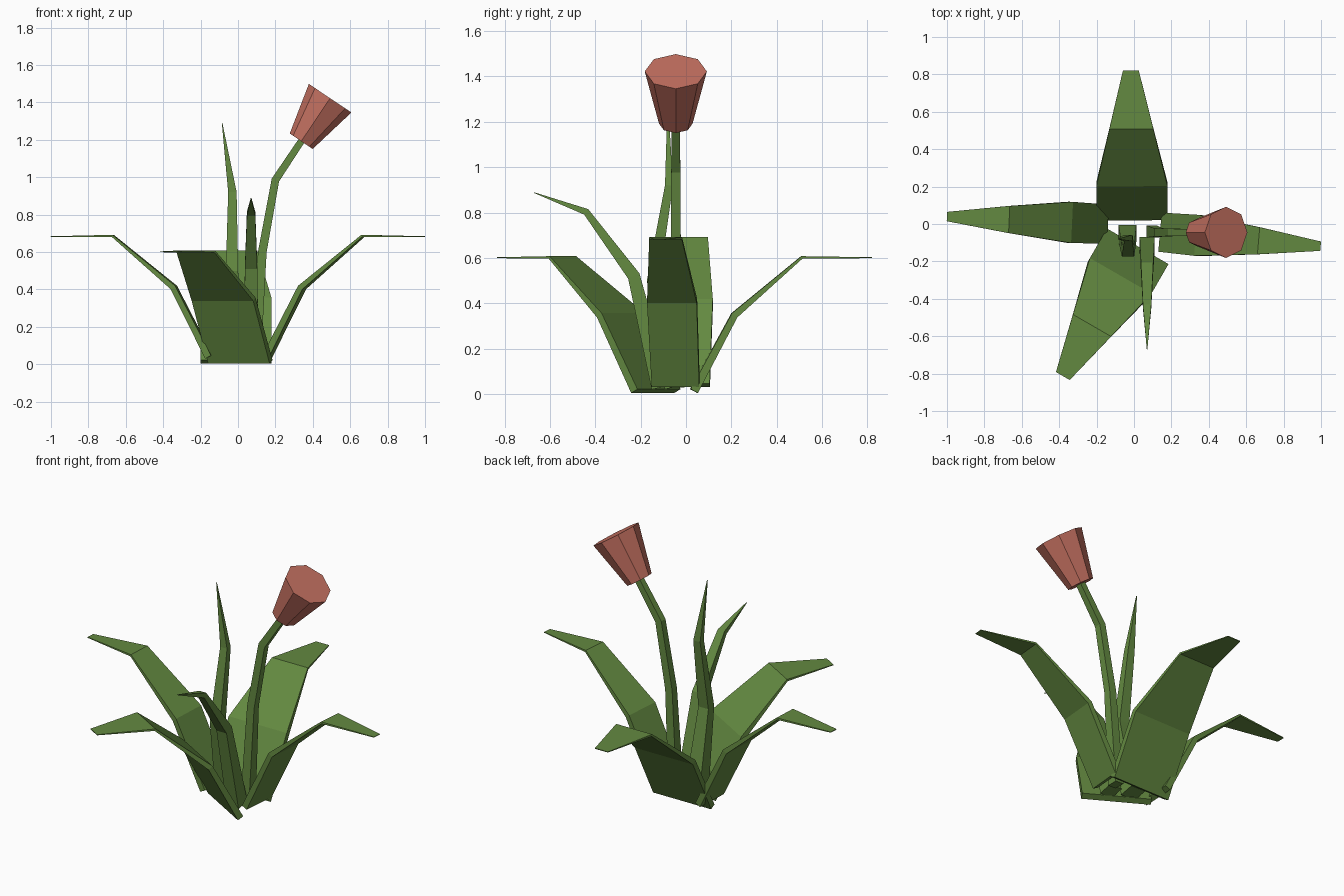
import bpy, bmesh, math
from mathutils import Vector, Matrix

if "Cube" in bpy.data.objects:
    bpy.data.objects.remove(bpy.data.objects["Cube"])


def material(name, rgb):
    m = bpy.data.materials.new(name)
    m.diffuse_color = (*rgb, 1)
    m.use_nodes = True
    m.node_tree.nodes["Principled BSDF"].inputs["Base Color"].default_value = m.diffuse_color
    return m


GREEN = material("leaf green", (0.125, 0.25, 0.052))
PINK = material("petal pink", (0.56, 0.165, 0.12))


def finish(bm, name, mat):
    bmesh.ops.recalc_face_normals(bm, faces=bm.faces)
    me = bpy.data.meshes.new(name)
    bm.to_mesh(me)
    bm.free()
    me.materials.append(mat)
    ob = bpy.data.objects.new(name, me)
    bpy.context.collection.objects.link(ob)
    return ob


def sweep(name, path, side, widths, thicks):
    """Four-sided strip along a path: width along side, thickness across it."""
    bm = bmesh.new()
    pts = [Vector(p) for p in path]
    side = Vector(side).normalized()
    rings = []
    for i, p in enumerate(pts):
        t = Vector()
        if i > 0:
            t += (p - pts[i - 1]).normalized()
        if i < len(pts) - 1:
            t += (pts[i + 1] - p).normalized()
        n = t.cross(side).normalized() * thicks[i] / 2
        s = side * widths[i] / 2
        rings.append([bm.verts.new(p + a * s + b * n)
                      for a, b in ((-1, -1), (1, -1), (1, 1), (-1, 1))])
    for r, q in zip(rings, rings[1:]):
        for k in range(4):
            j = (k + 1) % 4
            bm.faces.new((r[k], r[j], q[j], q[k]))
    bm.faces.new(rings[0])
    bm.faces.new(rings[-1])
    return finish(bm, name, GREEN)


def leaf(name, base, angle, profile, widths):
    """Arching leaf: profile gives (distance outward, height)."""
    a = math.radians(angle)
    out, side = Vector((math.cos(a), math.sin(a), 0)), (-math.sin(a), math.cos(a), 0)
    path = [Vector((*base, 0)) + out * d + Vector((0, 0, z)) for d, z in profile]
    return sweep(name, path, side, widths, (0.036, 0.03, 0.012, 0.004))


# Broad leaves, back and front
BROAD = ((0, 0.013), (0.178, 0.347), (0.475, 0.602), (0.785, 0.601))
BROAD_W = (0.38, 0.38, 0.235, 0.085)
leaf("back_leaf", (-0.01, 0.035), 90.5, BROAD, BROAD_W)
leaf("front_leaf", (0.012, -0.133), 240, BROAD, BROAD_W)

# Narrower leaves, left and right
NARROW = ((0, 0.038), (0.188, 0.41), (0.515, 0.686), (0.846, 0.682))
NARROW_W = (0.21, 0.22, 0.145, 0.05)
leaf("right_leaf", (0.155, -0.045), -5, NARROW, NARROW_W)
leaf("left_leaf", (-0.155, 0.0), 177.3, NARROW, NARROW_W)

# Pointed blades
sweep("upright_blade",
      [(-0.035, -0.05, 0.03), (-0.032, -0.145, 0.5), (-0.03, -0.075, 0.92), (-0.085, -0.08, 1.29)],
      (1, 0, 0), (0.095, 0.066, 0.045, 0.003), (0.09, 0.055, 0.035, 0.003))
sweep("front_blade",
      [(0.07, -0.11, 0.03), (0.07, -0.23, 0.52), (0.07, -0.44, 0.803), (0.07, -0.67, 0.888)],
      (1, 0, 0), (0.08, 0.066, 0.045, 0.003), (0.085, 0.055, 0.03, 0.003))

# Flower stem
sweep("flower_stem",
      [(0.095, -0.04, 0.03), (0.13, -0.045, 0.6), (0.2, -0.045, 0.985), (0.35, -0.045, 1.21)],
      (0, 1, 0), (0.065, 0.045, 0.04, 0.036), (0.055, 0.046, 0.042, 0.036))

# Eight-sided flower cup, tilted to the right
low, high = Vector((0.338, -0.045, 1.192)), Vector((0.4925, -0.045, 1.422))
axis = high - low
bm = bmesh.new()
bmesh.ops.create_cone(bm, cap_ends=True, segments=8, radius1=0.074, radius2=0.137,
                      depth=axis.length)
turn = Matrix.Rotation(math.atan2(axis.x, axis.z), 4, 'Y')
bm.transform(Matrix.Translation((low + high) / 2) @ turn)
finish(bm, "flower", PINK)
